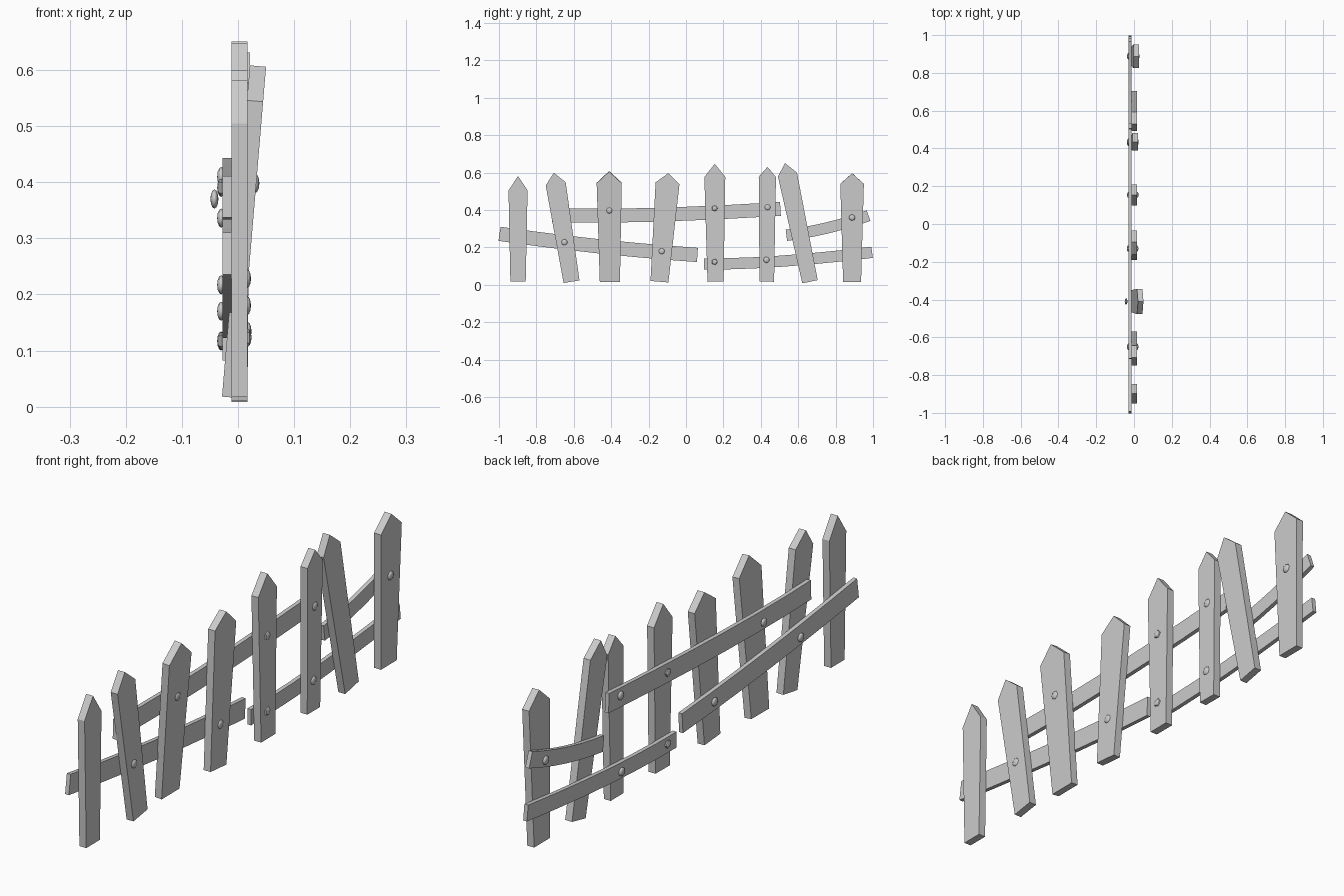
import bpy
import bmesh
from math import radians
from mathutils import Matrix, Vector

if "Cube" in bpy.data.objects:
    bpy.data.objects.remove(bpy.data.objects["Cube"])

grey = bpy.data.materials.new("weathered grey")
grey.use_nodes = True
grey.diffuse_color = (0.6, 0.6, 0.6, 1)
grey.node_tree.nodes["Principled BSDF"].inputs["Base Color"].default_value = grey.diffuse_color

PICKET_HALF = 0.0145
RAIL_BACK, RAIL_FRONT = -0.028, -0.012


def add_object(name, bm):
    bmesh.ops.recalc_face_normals(bm, faces=bm.faces)
    mesh = bpy.data.meshes.new(name)
    bm.to_mesh(mesh)
    bm.free()
    mesh.materials.append(grey)
    obj = bpy.data.objects.new(name, mesh)
    bpy.context.collection.objects.link(obj)
    return obj


def slab(name, outline, back, front):
    """Extrude a y-z outline along x."""
    bm = bmesh.new()
    face = bm.faces.new([bm.verts.new((back, y, z)) for y, z in outline])
    moved = bmesh.ops.extrude_face_region(bm, geom=[face])["geom"]
    verts = [v for v in moved if isinstance(v, bmesh.types.BMVert)]
    bmesh.ops.translate(bm, verts=verts, vec=(front - back, 0, 0))
    return add_object(name, bm)


def picket(name, y, foot, shoulder, neck, tip, roll, lean=0, x=0.0025):
    """Pointed board that widens upward; roll is sideways, lean is forward."""
    outline = [(-foot, 0), (foot, 0), (shoulder, neck), (0, tip), (-shoulder, neck)]
    obj = slab(name, outline, -PICKET_HALF, PICKET_HALF)
    obj.matrix_world = (Matrix.Translation((x, y, 0.017))
                        @ Matrix.Rotation(radians(lean), 4, "Y")
                        @ Matrix.Rotation(radians(roll), 4, "X"))


def rail(name, start, middle, end, half, steps=6):
    """Warped board following a curve through three points."""
    a, m, b = Vector(start), Vector(middle), Vector(end)
    ctrl = 2 * m - (a + b) / 2
    upper, lower = [], []
    for i in range(steps + 1):
        t = i / steps
        point = (1 - t) ** 2 * a + 2 * t * (1 - t) * ctrl + t * t * b
        along = ((1 - t) * (ctrl - a) + t * (b - ctrl)).normalized()
        side = Vector((-along.y, along.x)) * half
        upper.append(point + side)
        lower.append(point - side)
    slab(name, lower + upper[::-1], RAIL_BACK, RAIL_FRONT)


def nail(name, x, y, z, sides=8, radius=0.017):
    """Flattened round head facing along x."""
    bm = bmesh.new()
    bmesh.ops.create_uvsphere(bm, u_segments=sides, v_segments=6, radius=radius)
    bmesh.ops.scale(bm, verts=bm.verts, vec=(1, 1, 0.42))
    bmesh.ops.rotate(bm, verts=bm.verts, matrix=Matrix.Rotation(radians(90), 3, "Y"))
    bmesh.ops.translate(bm, verts=bm.verts, vec=(x, y, z))
    obj = add_object(name, bm)
    for poly in obj.data.polygons:
        poly.use_smooth = sides > 6


# Upright boards
picket("picket_1", -0.898, 0.041, 0.051, 0.488, 0.565, 0)
picket("picket_2", -0.612, 0.043, 0.054, 0.53, 0.59, 9.2)
picket("picket_3", -0.407, 0.054, 0.067, 0.53, 0.592, 0.4, 4.8, -0.014)
picket("picket_4", -0.142, 0.048, 0.064, 0.528, 0.582, -4.7)
picket("picket_5", 0.158, 0.043, 0.056, 0.56, 0.63, 0.4)
picket("picket_6", 0.432, 0.039, 0.046, 0.56, 0.614, -0.3, 0.4)
picket("picket_7", 0.663, 0.042, 0.052, 0.585, 0.648, 11.9)
picket("picket_8", 0.888, 0.048, 0.063, 0.523, 0.58, 0, 1.2, 0)

# Cross boards behind the pickets
rail("lower_rail_front", (-0.997, 0.273), (-0.463, 0.206), (0.061, 0.16), 0.038)
rail("upper_rail_front", (-0.714, 0.374), (-0.195, 0.374), (0.505, 0.406), 0.037)
rail("lower_rail_back", (0.096, 0.112), (0.5, 0.126), (0.995, 0.174), 0.03)
rail("upper_rail_back", (0.537, 0.265), (0.757, 0.305), (0.976, 0.37), 0.03)

# Nail heads on both faces: y, front z, back z, front x, back x, sides
NAILS = [
    (-0.65, 0.228, 0.217, 0.016, -0.03, 8),
    (-0.41, 0.398, 0.37, 0.031, -0.042, 8),
    (-0.13, 0.18, 0.17, 0.016, -0.03, 8),
    (0.153, 0.41, 0.39, 0.017, -0.03, 5),
    (0.153, 0.123, 0.117, 0.017, -0.03, 5),
    (0.436, 0.415, 0.41, 0.018, -0.03, 8),
    (0.43, 0.134, 0.117, 0.017, -0.03, 8),
    (0.888, 0.36, 0.336, 0.022, -0.03, 8),
]
for i, (y, z_front, z_back, x_front, x_back, sides) in enumerate(NAILS, 1):
    nail(f"front_nail_{i}", x_front, y, z_front, sides)
    nail(f"back_nail_{i}", x_back, y, z_back, sides)
